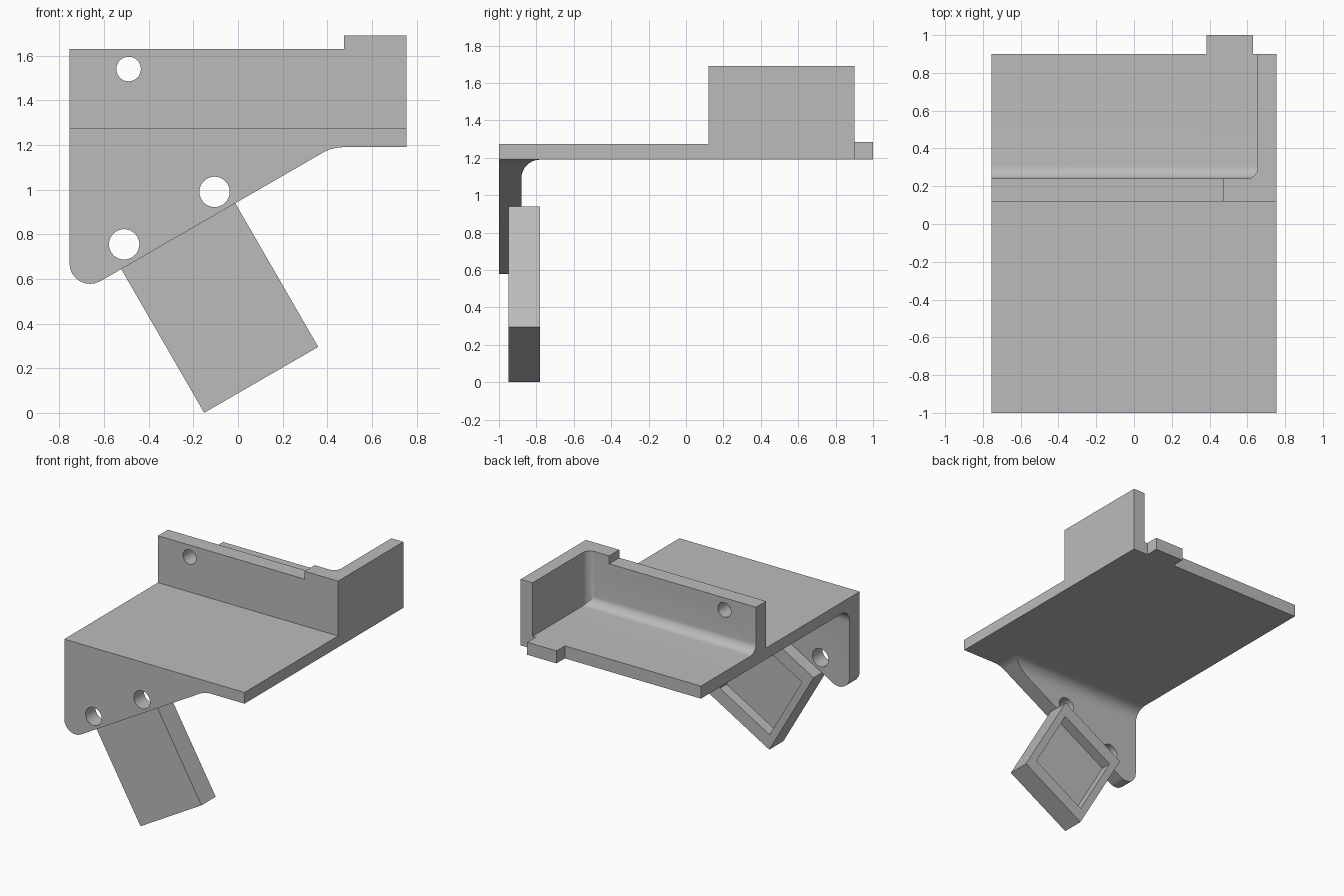
import bpy, bmesh, math
from mathutils import Vector

cube = bpy.data.objects.get("Cube")
if cube:
    bpy.data.objects.remove(cube, do_unlink=True)

grey = bpy.data.materials.new("plain grey")
grey.use_nodes = True
grey.diffuse_color = (0.5, 0.5, 0.5, 1)
grey.node_tree.nodes["Principled BSDF"].inputs["Base Color"].default_value = grey.diffuse_color


def rounded(points, rounds):
    """Round the listed corners; rounds maps corner index to tangent length."""
    pts = [Vector(p) for p in points]
    out = []
    for i, p in enumerate(pts):
        if i not in rounds:
            out.append(p)
            continue
        t, steps = rounds[i], 8
        u = (pts[i - 1] - p).normalized()
        v = (pts[(i + 1) % len(pts)] - p).normalized()
        corner = u.angle(v)
        c = p + (u + v).normalized() * t / math.cos(corner / 2)
        s, e, th = p + u * t - c, p + v * t - c, math.pi - corner
        for k in range(steps + 1):
            f = k / steps
            out.append(c + (s * math.sin((1 - f) * th) + e * math.sin(f * th)) / math.sin(th))
    return out


def prism(name, profile, axis, lo, hi):
    """Extrude a flat profile along one axis."""
    place = {"x": lambda a, b, h: (h, a, b),
             "y": lambda a, b, h: (a, h, b),
             "z": lambda a, b, h: (a, b, h)}[axis]
    bm = bmesh.new()
    low, high = [[bm.verts.new(place(p[0], p[1], h)) for p in profile] for h in (lo, hi)]
    bm.faces.new(low)
    bm.faces.new(high)
    n = len(low)
    for i in range(n):
        j = (i + 1) % n
        bm.faces.new((low[i], low[j], high[j], high[i]))
    bmesh.ops.recalc_face_normals(bm, faces=bm.faces)
    mesh = bpy.data.meshes.new(name)
    bm.to_mesh(mesh)
    bm.free()
    mesh.materials.append(grey)
    obj = bpy.data.objects.new(name, mesh)
    bpy.context.collection.objects.link(obj)
    return obj


def combine(target, tool, operation):
    """Apply a boolean and discard the tool object."""
    mod = target.modifiers.new("combine", "BOOLEAN")
    mod.operation, mod.solver, mod.object = operation, "EXACT", tool
    bpy.context.view_layer.objects.active = target
    bpy.ops.object.modifier_apply(modifier=mod.name)
    bpy.data.objects.remove(tool, do_unlink=True)


def drill(target, x, z, radius, lo, hi):
    circle = [(x + radius * math.cos(k * math.tau / 32), z + radius * math.sin(k * math.tau / 32))
              for k in range(32)]
    combine(target, prism("hole_cutter", circle, "y", lo, hi), "DIFFERENCE")


def rect(a, b, c, d):
    return [(a, b), (c, b), (c, d), (a, d)]


W = 0.755
BASE = 1.19

# Deck with the upright wall and the fillet behind it
section = rounded([(-1, BASE), (0.9, BASE), (0.9, 1.285), (0.24, 1.285), (0.24, 1.63),
                   (0.12, 1.63), (0.12, 1.275), (-1, 1.275)], {3: 0.07})
bracket = prism("bracket", section, "x", -W, W)

# Taller corner wall and side wall
plan = rounded([(0.475, 0.12), (W, 0.12), (W, 0.9), (0.655, 0.9), (0.655, 0.24), (0.475, 0.24)],
               {4: 0.06})
combine(bracket, prism("corner_wall", plan, "z", 1.23, 1.69), "UNION")

# Rear tab
combine(bracket, prism("rear_tab", rect(0.385, 0.8, 0.63, 1.0), "z", BASE, 1.285), "UNION")

# Hanging front flange: filleted section trimmed to the slanted outline
flange_section = rounded([(-1, 0.4), (-0.88, 0.4), (-0.88, BASE), (-0.7, BASE),
                          (-0.7, 1.23), (-1, 1.23)], {2: 0.1})
flange = prism("front_flange", flange_section, "x", -W, W)
slope = math.tan(math.radians(30))
edge = lambda x: 0.946 + slope * x
outline = rounded([(-W, 1.23), (-W, edge(-W)), ((BASE - 0.946) / slope, BASE), (W, BASE), (W, 1.23)],
                  {1: 0.16, 2: 0.05})
combine(flange, prism("flange_outline", outline, "y", -1.1, -0.6), "INTERSECT")
combine(bracket, flange, "UNION")

# Screw holes
drill(bracket, -0.49, 1.54, 0.055, 0.0, 0.4)
for x, z in ((-0.105, 0.99), (-0.51, 0.755)):
    drill(bracket, x, z, 0.068, -1.1, -0.7)

# Tilted block with a shallow pocket in its rear face
across = Vector((math.cos(math.pi / 6), math.sin(math.pi / 6)))
down = Vector((across.y, -across.x))
corner = Vector((-0.523, 0.644))
tilted = lambda pts: [corner + across * a + down * b for a, b in pts]
block = prism("tilted_block", tilted(rect(0, 0, 0.59, 0.743)), "y", -0.95, -0.78)
pocket = prism("pocket_cutter", tilted(rect(0.055, 0.1, 0.535, 0.643)), "y", -0.86, -0.7)
combine(block, pocket, "DIFFERENCE")

# Smooth the rounded surfaces, keep the edges crisp
for obj in (bracket, block):
    bpy.ops.object.select_all(action="DESELECT")
    obj.select_set(True)
    bpy.context.view_layer.objects.active = obj
    bpy.ops.object.shade_smooth_by_angle(angle=math.radians(30))
